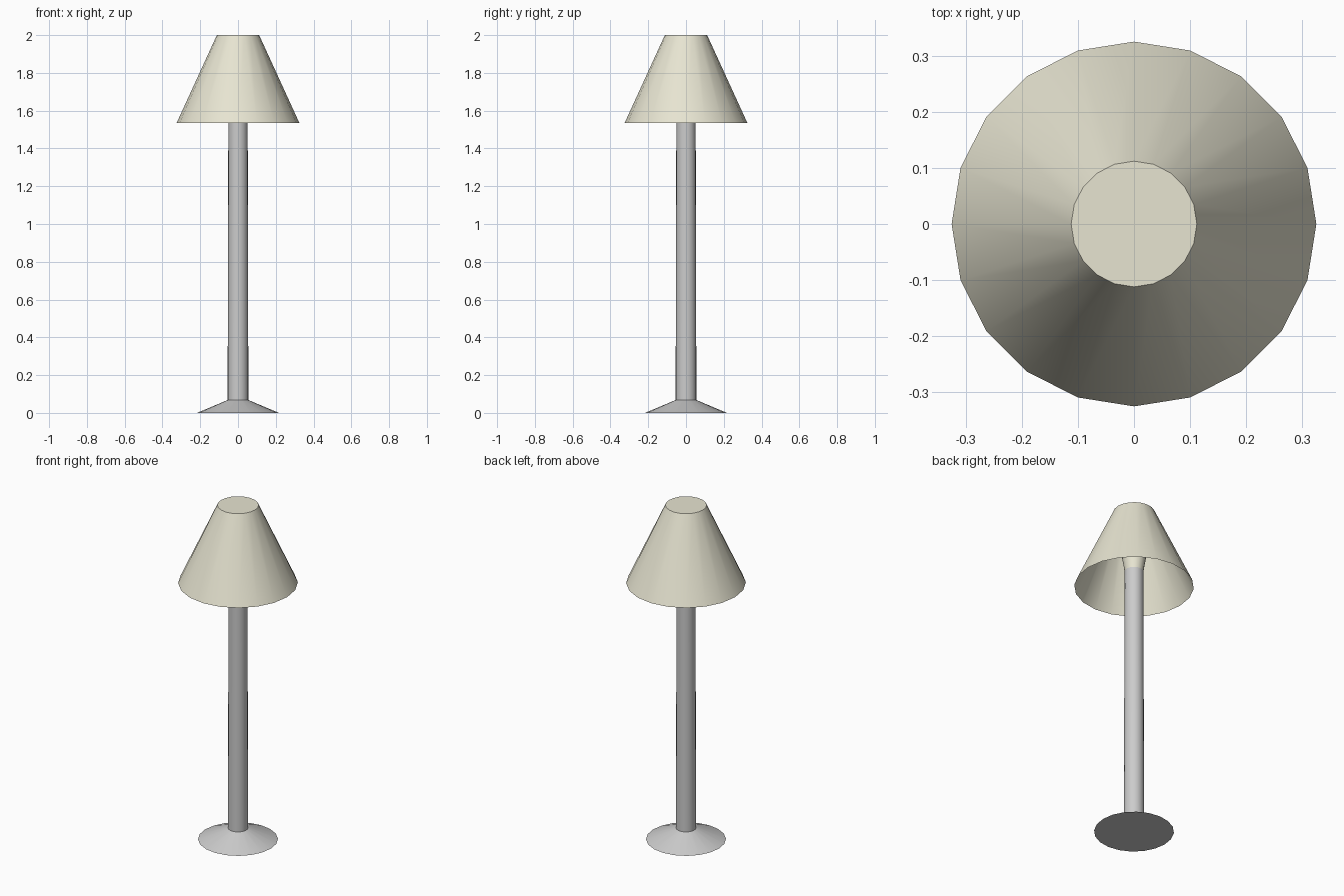
import bpy, bmesh
from math import cos, sin, tau, radians

if "Cube" in bpy.data.objects:
    bpy.data.objects.remove(bpy.data.objects["Cube"])

SIDES = 20


def material(name, color):
    mat = bpy.data.materials.new(name)
    mat.diffuse_color = color
    mat.use_nodes = True
    mat.node_tree.nodes["Principled BSDF"].inputs["Base Color"].default_value = mat.diffuse_color
    return mat


def lathe(name, profile, mat=None, cap_start=False, cap_end=False):
    """Revolve (radius, z) points around the z axis."""
    bm = bmesh.new()
    rings = [[bm.verts.new((r * cos(tau * i / SIDES), r * sin(tau * i / SIDES), z))
              for i in range(SIDES)] for r, z in profile]
    for a, b in zip(rings, rings[1:]):
        for i in range(SIDES):
            j = (i + 1) % SIDES
            bm.faces.new((a[i], a[j], b[j], b[i]))
    if cap_start:
        bm.faces.new(rings[0][::-1])
    if cap_end:
        bm.faces.new(rings[-1])
    mesh = bpy.data.meshes.new(name)
    bm.to_mesh(mesh)
    bm.free()
    obj = bpy.data.objects.new(name, mesh)
    bpy.context.collection.objects.link(obj)
    if mat:
        mesh.materials.append(mat)
    bpy.ops.object.select_all(action='DESELECT')
    obj.select_set(True)
    bpy.context.view_layer.objects.active = obj
    bpy.ops.object.shade_smooth_by_angle(angle=radians(30))
    return obj


cream = material("cream_fabric", (0.80, 0.78, 0.64, 1))
metal = material("grey_metal", (0.6, 0.6, 0.6, 1))

# Flared foot and slightly tapered pole
lathe("base", [(0.217, 0.0), (0.055, 0.068)], metal, cap_start=True)
lathe("pole", [(0.055, 0.068), (0.051, 1.63)], metal)

# Open-bottomed shade with closed top, and the flared holder inside it
lathe("shade", [(0.325, 1.535), (0.112, 2.0)], cream, cap_end=True)
lathe("shade_holder", [(0.051, 1.63), (0.112, 1.998)], cream)
